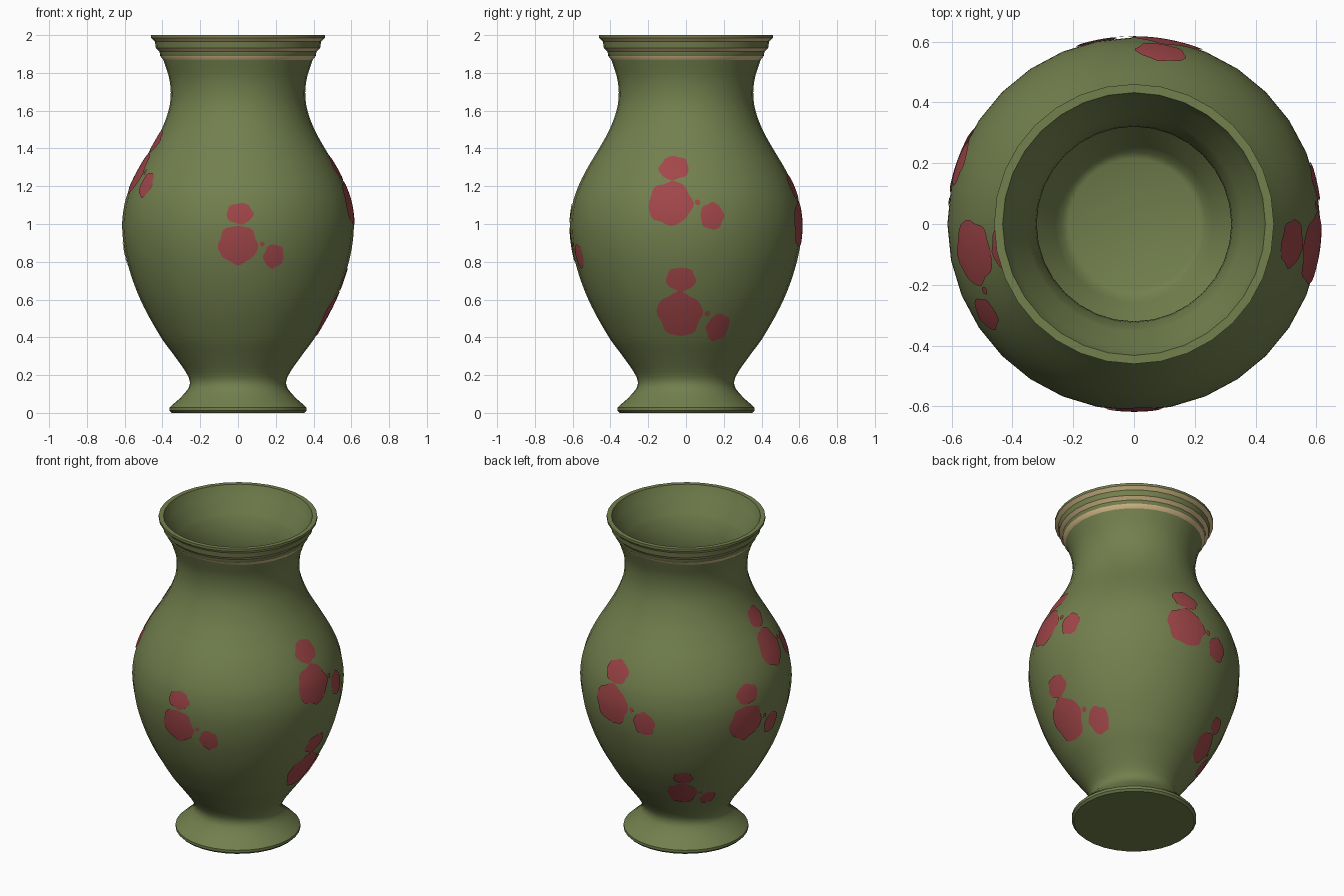
import bpy, bmesh, math, random

random.seed(4)
if "Cube" in bpy.data.objects:
    bpy.data.objects.remove(bpy.data.objects["Cube"], do_unlink=True)


def material(name, color):
    mat = bpy.data.materials.new(name)
    mat.use_nodes = True
    mat.diffuse_color = (*color, 1)
    mat.node_tree.nodes["Principled BSDF"].inputs["Base Color"].default_value = (*color, 1)
    return mat


GREEN = material("olive green", (0.17, 0.215, 0.075))
TAN = material("tan", (0.65, 0.48, 0.24))
RED = material("dull red", (0.36, 0.062, 0.066))
SIDES = 32

# Outer silhouette from foot to neck: (radius, height)
OUTLINE = [(0.345, 0.045), (0.30, 0.085), (0.255, 0.145), (0.267, 0.2), (0.335, 0.3),
           (0.408, 0.4), (0.517, 0.6), (0.587, 0.8), (0.613, 0.97), (0.602, 1.1),
           (0.57, 1.2), (0.52, 1.3), (0.46, 1.4), (0.405, 1.5), (0.368, 1.6),
           (0.356, 1.68), (0.364, 1.77), (0.395, 1.868)]


def slope(i):
    (r0, z0), (r1, z1) = OUTLINE[max(i - 1, 0)], OUTLINE[min(i + 1, len(OUTLINE) - 1)]
    return (r1 - r0) / (z1 - z0)


def body_radius(z):
    """Smooth curve through the outline points."""
    i = max(k for k in range(len(OUTLINE) - 1) if k == 0 or OUTLINE[k][1] <= z)
    (r0, z0), (r1, z1) = OUTLINE[i], OUTLINE[i + 1]
    h = z1 - z0
    t = (z - z0) / h
    ease = t * t * (3 - 2 * t)
    return (r0 + (r1 - r0) * ease + h * slope(i) * t * (1 - t) ** 2
            - h * slope(i + 1) * t * t * (1 - t))


def curve_points(low, high, count, inset=0.0):
    heights = [low + (high - low) * k / count for k in range(count + 1)]
    return [(body_radius(z) - inset, z) for z in heights]


def finish(bm, name, mats):
    mesh = bpy.data.meshes.new(name)
    bm.to_mesh(mesh)
    bm.free()
    obj = bpy.data.objects.new(name, mesh)
    bpy.context.collection.objects.link(obj)
    for mat in mats:
        mesh.materials.append(mat)
    bpy.ops.object.select_all(action="DESELECT")
    obj.select_set(True)
    bpy.context.view_layer.objects.active = obj
    bpy.ops.object.shade_smooth_by_angle(angle=math.radians(35))
    return obj


def lathe(name, profile, mats, cap=False, stripe=lambda k: 0):
    """Turn a profile about z; list it upward for an outward surface."""
    bm = bmesh.new()
    rings = []
    for r, z in profile:
        angles = [math.tau * k / SIDES for k in range(SIDES)]
        rings.append([bm.verts.new((r * math.cos(a), r * math.sin(a), z)) for a in angles])
    for k, (low, high) in enumerate(zip(rings, rings[1:])):
        for j in range(SIDES):
            n = (j + 1) % SIDES
            face = bm.faces.new((low[j], low[n], high[n], high[j]))
            face.material_index = stripe(k)
    if cap == "start":
        bm.faces.new(rings[0][::-1])
    if cap == "end":
        bm.faces.new(rings[-1])
    return finish(bm, name, mats)


# Foot and body
foot = [(0.35, 0), (0.362, 0.012), (0.362, 0.028)]
lathe("vase_body", foot + curve_points(0.045, 1.868, 64), [GREEN], cap="start")

# Stepped rim with alternating tan and green bands
rim = [(0.395, 1.868), (0.412, 1.89), (0.415, 1.912), (0.435, 1.932), (0.44, 1.965),
       (0.46, 1.985), (0.46, 2.0), (0.432, 2.0)]
lathe("rim_bands", rim, [GREEN, TAN], stripe=lambda k: 1 if k in (0, 2, 4) else 0)

# Hollow interior with a flat floor
inside = curve_points(0.21, 1.85, 48, inset=0.036)[::-1]
lathe("vase_interior", [(0.432, 2.0), (0.41, 1.94)] + inside + [(0.215, 0.2)], [GREEN], cap="end")


# Painted flower blotches, thin sheets hugging the body
def blotch(bm, azimuth, height, half_width, half_height):
    phase, rows, count = random.uniform(0, math.tau), 6, 32

    def point(x, y):
        z = height + y
        r = body_radius(z) + 0.004
        a = azimuth + x / body_radius(height)
        return bm.verts.new((r * math.cos(a), r * math.sin(a), z))

    center, previous = point(0, 0), None
    for row in range(1, rows + 1):
        ring = []
        for k in range(count):
            t = math.tau * k / count
            reach = row / rows * (1 + 0.05 * math.cos(5 * t + phase) + 0.03 * math.cos(8 * t))
            ring.append(point(half_width * reach * math.cos(t), half_height * reach * math.sin(t)))
        for k in range(count):
            n = (k + 1) % count
            if previous:
                bm.faces.new((previous[k], ring[k], ring[n], previous[n]))
            else:
                bm.faces.new((center, ring[k], ring[n]))
        previous = ring


# Each flower: azimuth in degrees, height, size
FLOWERS = [(-90, 0.89, 0.93), (-8, 1.11, 1.05), (-4, 0.52, 1.05), (190, 1.27, 0.95),
           (80, 1.0, 1.1), (160, 0.91, 1.0), (122, 0.42, 0.75)]
# Each petal group: sideways offset, upward offset, half width, half height
PETALS = [(0, 0, 0.112, 0.11), (0.01, 0.178, 0.075, 0.06),
          (0.21, -0.065, 0.06, 0.068), (0.138, 0.005, 0.014, 0.014)]

for number, (degrees, height, size) in enumerate(FLOWERS, 1):
    bm = bmesh.new()
    for side, up, wide, tall in PETALS:
        azimuth = math.radians(degrees) + side * size / body_radius(height)
        blotch(bm, azimuth, height + up * size, wide * size, tall * size)
    finish(bm, f"painted_flower_{number}", [RED])
